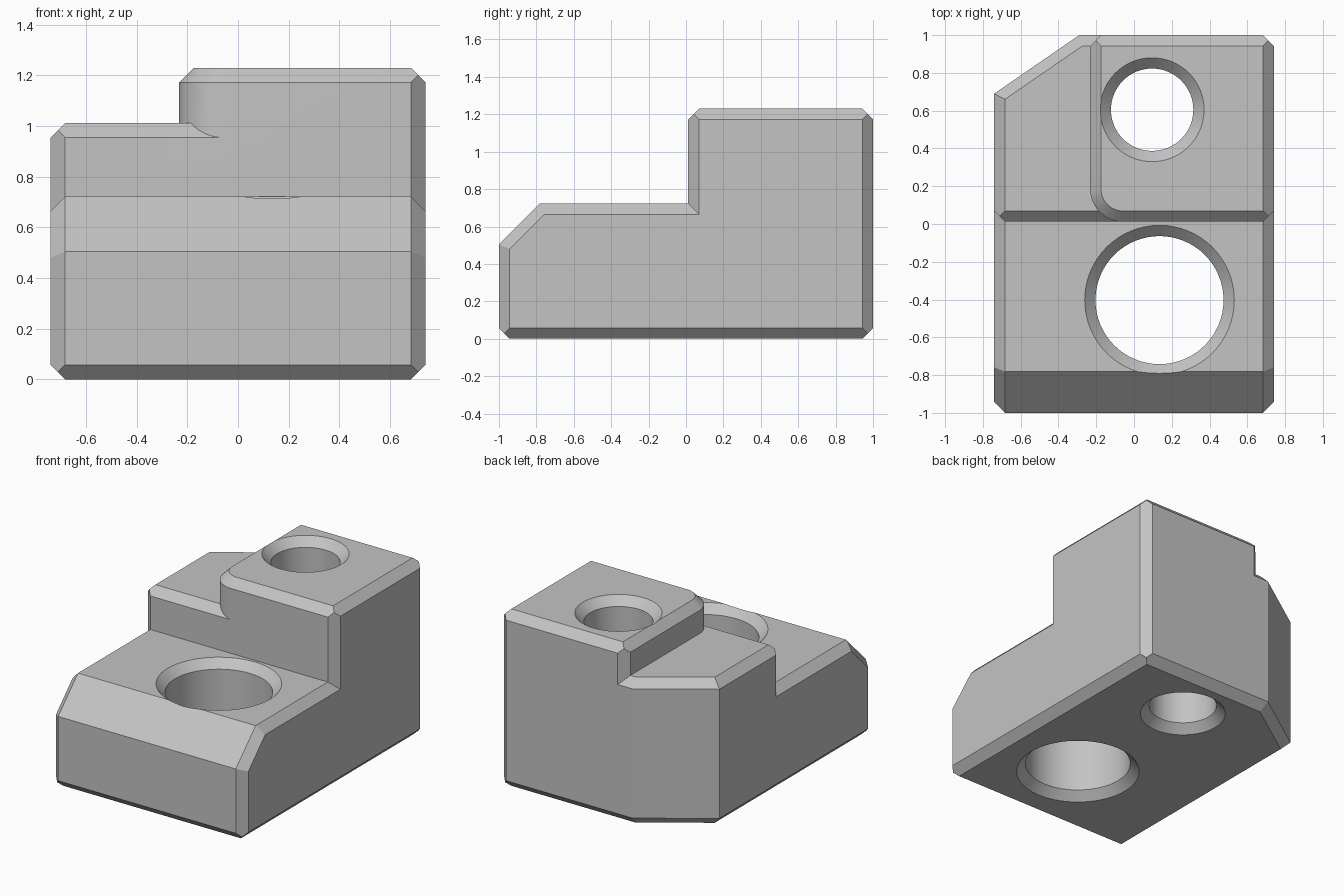
import bpy, bmesh, math
from itertools import combinations
from mathutils import Vector, Matrix

if "Cube" in bpy.data.objects:
    bpy.data.objects.remove(bpy.data.objects["Cube"])

C = 0.057          # chamfer width
X, Y = 0.74, 1.0   # half width, half depth
WALL = 0.012       # y of the step wall
LOW, MID, HIGH = 0.722, 1.012, 1.23

grey = bpy.data.materials.new("light_grey")
grey.diffuse_color = (0.55, 0.55, 0.55, 1)
grey.use_nodes = True
grey.node_tree.nodes["Principled BSDF"].inputs["Base Color"].default_value = grey.diffuse_color


def make_object(name, bm):
    bmesh.ops.recalc_face_normals(bm, faces=bm.faces)
    mesh = bpy.data.meshes.new(name)
    bm.to_mesh(mesh)
    bm.free()
    mesh.materials.append(grey)
    ob = bpy.data.objects.new(name, mesh)
    bpy.context.collection.objects.link(ob)
    return ob


def chamfered_block(name, faces, edges):
    """Convex block from named planes; each listed pair of faces gets a chamfer."""
    planes = [(Vector(n).normalized(), d) for n, d in faces.values()]
    named = dict(zip(faces, planes))
    for a, b in edges:
        (na, da), (nb, db) = named[a], named[b]
        planes.append((na + nb, da + db - C))
    points = set()
    for trio in combinations(planes, 3):
        m = Matrix([p[0] for p in trio])
        if abs(m.determinant()) < 1e-6:
            continue
        v = m.inverted() @ Vector([p[1] for p in trio])
        if all(n.dot(v) <= d + 1e-5 for n, d in planes):
            points.add(tuple(round(k, 4) + 0.0 for k in v))
    bm = bmesh.new()
    for p in sorted(points):
        bm.verts.new(p)
    bmesh.ops.remove_doubles(bm, verts=bm.verts, dist=0.0004)
    bmesh.ops.convex_hull(bm, input=bm.verts)
    bmesh.ops.dissolve_limit(bm, angle_limit=math.radians(1), verts=bm.verts, edges=bm.edges)
    return make_object(name, bm)


def hole_cutter(name, x, y, r, top):
    """Revolved cutter with a countersink at both ends."""
    prof = [(r + C, -0.02), (r + C, 0), (r, C), (r, top - C), (r + C, top), (r + C, top + 0.02)]
    bm = bmesh.new()
    n = 64
    rings = [[bm.verts.new((x + q * math.cos(2 * math.pi * i / n),
                            y + q * math.sin(2 * math.pi * i / n), z)) for i in range(n)]
             for q, z in prof]
    for a, b in zip(rings, rings[1:]):
        for i in range(n):
            j = (i + 1) % n
            bm.faces.new((a[i], a[j], b[j], b[i]))
    bm.faces.new(rings[0])
    bm.faces.new(rings[-1])
    return make_object(name, bm)


LEFT, RIGHT = ((-1, 0, 0), X), ((1, 0, 0), X)
BACK, BOTTOM = ((0, 1, 0), Y), ((0, 0, -1), 0)
WALL_FACE = ((0, -1, 0), -WALL)

# Low front block with a sloped nose
body = chamfered_block("clamp_block", {
    "left": LEFT, "right": RIGHT, "bottom": BOTTOM,
    "front": ((0, -1, 0), Y), "back": ((0, 1, 0), 0.5), "top": ((0, 0, 1), LOW),
    "slope": ((0, -1, 1), (0.782 + LOW) / math.sqrt(2)),
}, [(s, f) for s in ("left", "right") for f in ("front", "bottom", "top", "slope")]
   + [("front", "bottom")])

# Middle block with a cut back corner
diag = Vector((-0.31, 0.45, 0)).normalized()
middle = chamfered_block("middle_block", {
    "left": LEFT, "right": RIGHT, "bottom": BOTTOM, "front": WALL_FACE, "back": BACK,
    "top": ((0, 0, 1), MID), "diag": (diag, diag.dot(Vector((-X, 0.69, 0)))),
}, [(f, e) for f in ("left", "right", "back", "diag") for e in ("top", "bottom")]
   + [("front", "top"), ("left", "front"), ("right", "front"), ("right", "back")])

# Tall block with a rounded front corner
R, STEPS = 0.175, 12
centre = Vector((-0.232 + R, WALL + R, 0))
tower_faces = {"right": RIGHT, "back": BACK, "top": ((0, 0, 1), HIGH), "bottom": ((0, 0, -1), -0.5)}
for i in range(STEPS + 1):
    t = math.pi + i * math.pi / 2 / STEPS
    n = Vector((math.cos(t), math.sin(t), 0))
    tower_faces[f"arc{i}"] = (n, n.dot(centre) + R)
tower = chamfered_block("tall_block", tower_faces,
    [(f, "top") for f in tower_faces if f not in ("top", "bottom")]
    + [("right", "back"), ("right", f"arc{STEPS}"), ("back", "arc0")])

# Through holes
front_hole = hole_cutter("front_hole_cutter", 0.135, -0.403, 0.339, LOW)
back_hole = hole_cutter("back_hole_cutter", 0.096, 0.605, 0.218, HIGH)

bpy.context.view_layer.objects.active = body
body.select_set(True)
for part, op in ((middle, "UNION"), (tower, "UNION"),
                 (front_hole, "DIFFERENCE"), (back_hole, "DIFFERENCE")):
    mod = body.modifiers.new(part.name, "BOOLEAN")
    mod.operation, mod.object, mod.solver = op, part, "EXACT"
    bpy.ops.object.modifier_apply(modifier=mod.name)
    bpy.data.objects.remove(part)

bpy.ops.object.shade_smooth_by_angle(angle=math.radians(15))
